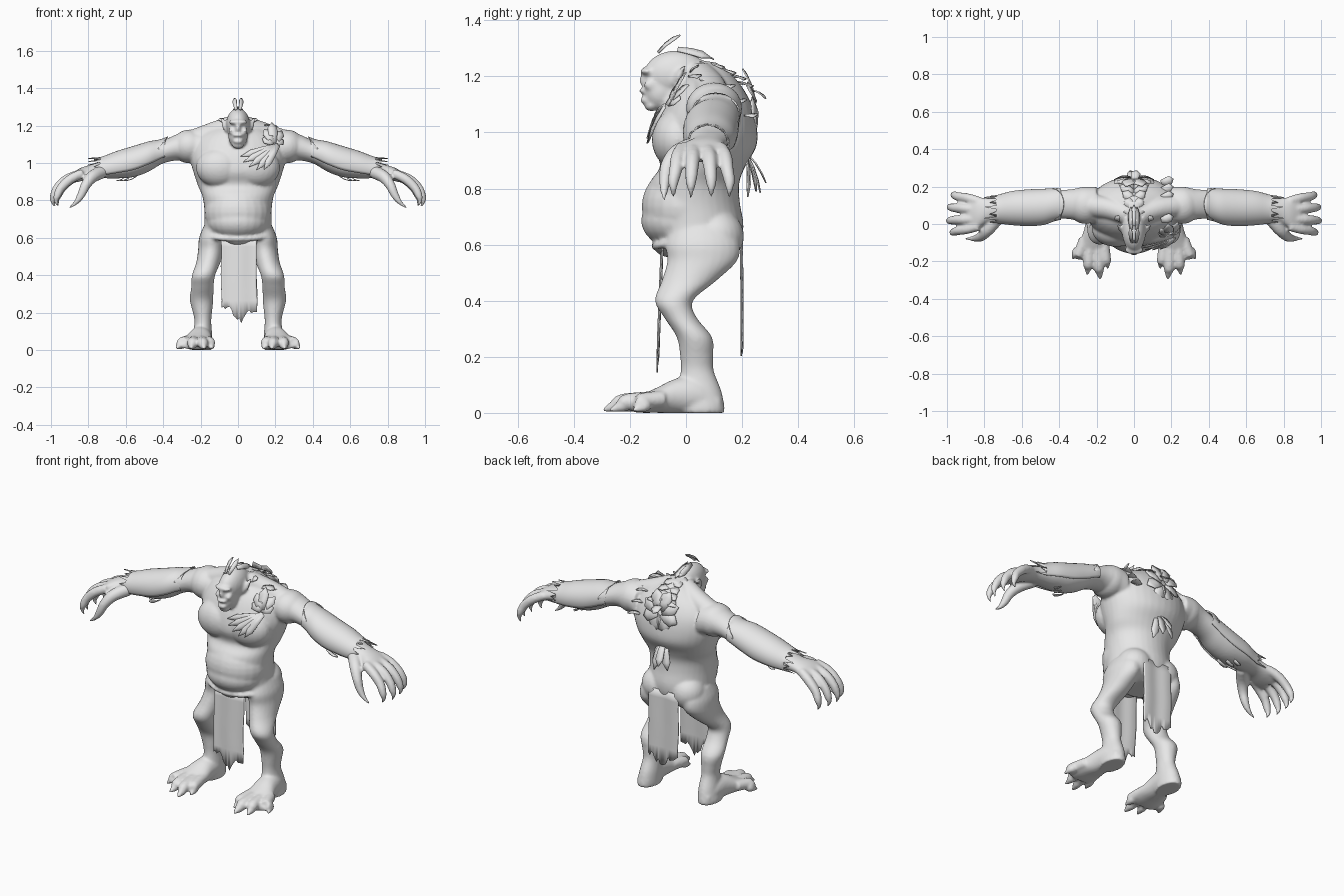
import bpy, bmesh, math, random
from mathutils import Vector, Matrix

random.seed(4)
X, Y, Z = Vector((1, 0, 0)), Vector((0, 1, 0)), Vector((0, 0, 1))
grey = bpy.data.materials.new("stone grey")
grey.diffuse_color = (0.8, 0.8, 0.8, 1)


def finish(name, bm):
    bmesh.ops.recalc_face_normals(bm, faces=bm.faces[:])
    me = bpy.data.meshes.new(name)
    bm.to_mesh(me)
    bm.free()
    me.materials.append(grey)
    for p in me.polygons:
        p.use_smooth = True
    ob = bpy.data.objects.new(name, me)
    bpy.context.collection.objects.link(ob)
    return ob


def spline(pts, sub=4):
    # Catmull-Rom through points that carry their radii
    out = []
    for i in range(len(pts) - 1):
        p0, p1, p2, p3 = (pts[max(0, min(len(pts) - 1, i + k))] for k in (-1, 0, 1, 2))
        for j in range(sub):
            t = j / sub
            out.append([0.5 * (2 * b + (c - a) * t + (2 * a - 5 * b + 4 * c - d) * t * t
                        + (3 * b - a - 3 * c + d) * t ** 3) for a, b, c, d in zip(p0, p1, p2, p3)])
    return out + [list(pts[-1])]


def tube(bm, pts, ref=X, axis=None, side=1, n=20):
    # pts: x, y, z, radius along ref, radius across
    path = spline([p if len(p) == 5 else (*p, p[3]) for p in pts])
    rings = []
    for i, p in enumerate(path):
        t = axis or (Vector(path[min(i + 1, len(path) - 1)][:3]) - Vector(path[max(i - 1, 0)][:3])).normalized()
        a = (ref - t * ref.dot(t)).normalized()
        b = t.cross(a)
        ring = []
        for k in range(n):
            w = 2 * math.pi * k / n
            v = Vector(p[:3]) + a * max(p[3], .003) * math.cos(w) + b * max(p[4], .003) * math.sin(w)
            ring.append(bm.verts.new((v.x * side, v.y, max(v.z, 0))))
        rings.append(ring)
    for r, q in zip(rings, rings[1:]):
        for k in range(n):
            bm.faces.new((r[k], r[(k + 1) % n], q[(k + 1) % n], q[k]))
    bm.faces.new(rings[0][::-1])
    bm.faces.new(rings[-1])


def ball(bm, c, r):
    bmesh.ops.create_uvsphere(bm, u_segments=24, v_segments=16, radius=1,
                              matrix=Matrix.Translation(c) @ Matrix.Diagonal((*r, 1)))


def leaf(bm, a, b, w, normal):
    # pointed shard with a slight bow
    a, b, nm = Vector(a), Vector(b), Vector(normal).normalized()
    s = (b - a).cross(nm).normalized() * w
    prev = None
    for t, f in ((0, .6), (.4, .9), (.72, 1), (1, .08)):
        m = a.lerp(b, t) + nm * (.007 * math.sin(math.pi * t))
        cur = [bm.verts.new(m + s * f * k) for k in (-1, 0, 1)]
        if prev:
            for k in (0, 1):
                bm.faces.new((prev[k], prev[k + 1], cur[k + 1], cur[k]))
        prev = cur


def thicken(ob, th=.005):
    m = ob.modifiers.new("thickness", "SOLIDIFY")
    m.thickness, m.offset = th, 0
    bpy.context.view_layer.objects.active = ob
    ob.select_set(True)
    bpy.ops.object.shade_smooth_by_angle(angle=math.radians(40))
    ob.select_set(False)


ARM = [(.20, .10, 1.08, .10, .09), (.27, .105, 1.092, .093, .083), (.34, .105, 1.08, .08, .068),
       (.41, .105, 1.055, .078, .062), (.48, .092, 1.028, .088, .076), (.56, .087, 1.0, .09, .076),
       (.65, .085, .98, .083, .063), (.72, .08, .965, .07, .047), (.78, .075, .955, .063, .038),
       (.84, .058, .938, .088, .036), (.89, .052, .918, .092, .026)]

bm = bmesh.new()
# torso
tube(bm, [(0, .06, .54, .09, .09), (0, .05, .60, .185, .143), (0, .035, .67, .18, .17), (0, .025, .75, .18, .167),
          (0, .03, .82, .19, .16), (0, .06, .88, .215, .152), (0, .068, .95, .238, .183), (0, .073, 1.02, .255, .18),
          (0, .078, 1.09, .245, .16), (0, .08, 1.15, .20, .128), (0, .085, 1.20, .12, .085),
          (0, .085, 1.235, .055, .05)], axis=Z, n=36)
ball(bm, (0, -.005, .735), (.178, .153, .15))
ball(bm, (0, -.01, .685), (.168, .15, .105))
ball(bm, (0, -.06, .60), (.075, .056, .045))
# waist fold, dipping below the belly and fading at the back
tube(bm, [(.185 * math.sin(w), .04 - .145 * math.cos(w), .622 - .028 * math.cos(w),
           .011 + .004 * math.cos(w), .014 + .006 * math.cos(w))
          for w in [2 * math.pi * k / 16 for k in range(17)]], ref=Z, n=10)
# head and neck
tube(bm, [(0, -.07, 1.165, .05, .07), (0, .0, 1.175, .065, .085), (0, .10, 1.16, .09, .09)], n=24)
ball(bm, (0, -.035, 1.205), (.064, .115, .087))
ball(bm, (0, -.09, 1.145), (.052, .062, .066))
ball(bm, (0, -.137, 1.218), (.05, .027, .015))
ball(bm, (0, -.145, 1.185), (.015, .021, .027))
ball(bm, (0, -.148, 1.148), (.030, .020, .011))
ball(bm, (0, -.145, 1.115), (.028, .020, .012))
ball(bm, (0, -.123, 1.095), (.032, .026, .02))
for s in (1, -1):
    # chest, shoulder, cheek, buttock and ear
    ball(bm, (s * .095, -.03, .975), (.13, .092, .108))
    ball(bm, (s * .26, .10, 1.088), (.095, .10, .09))
    ball(bm, (s * .034, -.125, 1.17), (.017, .026, .02))
    ball(bm, (s * .09, .11, .63), (.098, .097, .095))
    tube(bm, [(.03, .05, 1.2, .055), (.14, .085, 1.155, .06), (.26, .10, 1.11, .06)], Y, side=s)
    tube(bm, [(.05, -.04, 1.18, .016, .022), (.07, -.025, 1.205, .012, .02), (.088, .0, 1.245, .004)], Y, side=s, n=10)
    # arm
    tube(bm, ARM, Y, X, s, 28)
    # fingers with claws
    for by, ty, d in ((.122, .155, -.02), (.077, .09, 0), (.03, .018, .004), (-.012, -.045, -.015)):
        m = (by + ty) / 2
        tube(bm, [(.83, by, .945, .025), (.91 + d, m, .914, .026), (.96 + d, (m + ty) / 2, .868, .024),
                  (.982 + d, ty, .825, .02), (.988 + d, ty, .795, .012), (.976 + d, ty, .765, .004)], Y, side=s, n=12)
    # thumb
    tube(bm, [(.73, .03, .95, .036), (.78, -.03, .925, .033), (.815, -.065, .88, .027),
              (.838, -.075, .83, .022), (.865, -.078, .79, .014), (.905, -.078, .757, .004)], Y, side=s, n=12)
    # leg
    tube(bm, [(.125, .06, .66, .06, .11), (.135, .06, .60, .073, .132), (.142, .057, .54, .071, .124),
              (.158, .01, .47, .065, .097), (.184, -.043, .40, .062, .068), (.19, -.020, .34, .06, .058),
              (.195, .03, .27, .063, .063), (.19, .038, .20, .051, .059), (.188, .04, .15, .045, .059),
              (.19, .048, .08, .052, .078), (.195, .052, .02, .057, .086), (.195, .052, 0, .055, .084)], X, Z, s, 24)
    # foot
    tube(bm, [(.195, .125, .03, .035, .03), (.195, .05, .06, .056, .065), (.203, -.03, .06, .064, .064),
              (.213, -.10, .046, .079, .046), (.22, -.15, .034, .085, .034), (.225, -.19, .024, .08, .022)], X, -Y, s, 24)
    # toes
    for bx, tx, ty in ((.165, .138, -.24), (.198, .18, -.297), (.235, .25, -.272), (.265, .328, -.19)):
        tube(bm, [(bx, -.08, .05, .03), ((bx + tx) / 2, (ty - .14) / 2, .04, .03),
                  (bx * .3 + tx * .7, ty + .045, .025, .024), (tx, ty, .009, .006)], X, side=s, n=12)
body = finish("body", bm)
r = body.modifiers.new("fuse", "REMESH")
r.mode, r.voxel_size, r.use_smooth_shade = "VOXEL", .0075, True
sm = body.modifiers.new("soften", "SMOOTH")
sm.factor, sm.iterations = .5, 6

# forearm wraps with torn, flaring ends
for s, nm in ((1, "left_forearm_wrap"), (-1, "right_forearm_wrap")):
    bm = bmesh.new()
    rows = [p for p in spline(ARM) if .36 < p[0] < .76]
    n, grid = 22, []
    for i, p in enumerate(rows):
        row = []
        for k in range(n + 1):
            w = math.radians(-25 + 230 * k / n)
            x, top = p[0], math.sin(w)
            if i == len(rows) - 1:
                x += (.05, -.03, -.01, .02, -.04)[k % 5]
            if i == 0:
                x += .06 * (1 - max(top, 0))
            lift = .008 + .016 * max(0, (p[0] - .5) / .26)
            row.append(bm.verts.new((s * x, p[1] + (p[3] + .006) * math.cos(w), p[2] + (p[4] + lift) * top)))
        grid.append(row)
    for a, b in zip(grid, grid[1:]):
        for k in range(n):
            bm.faces.new((a[k], a[k + 1], b[k + 1], b[k]))
    for k in range(3):
        leaf(bm, (s * (.54 + .03 * k), .05 + .03 * k, .93), (s * (.61 + .02 * k), .05 + .03 * k, .905), .012, -Z)
    thicken(finish(nm, bm))

# hanging cloths with ragged hems
for nm, y0, y1, top, low in (("front_loincloth", -.085, -.10, .60, .235), ("back_loincloth", .198, .20, .64, .28)):
    bm = bmesh.new()
    cols, grid = 18, []
    hem = [low - random.uniform(0, .04) - .07 * max(0, 1 - abs(c - 10) / 5) for c in range(cols + 1)]
    for j in range(9):
        t = j / 8
        grid.append([bm.verts.new((-.09 + .19 * c / cols + .004 * math.sin(9 * t) * t,
                                   y0 + (y1 - y0) * t + .003 * math.sin(c * .5),
                                   hem[c] if j == 8 else top + (low - top) * j / 7.6))
                     for c in range(cols + 1)])
    for a, b in zip(grid, grid[1:]):
        for c in range(cols):
            bm.faces.new((a[c], a[c + 1], b[c + 1], b[c]))
    thicken(finish(nm, bm))

# crest on the head
bm = bmesh.new()
for s in (1, -1):
    leaf(bm, (s * .01, -.10, 1.285), (s * .018, -.02, 1.347), .012, (s * .5, -.6, .8))
    leaf(bm, (s * .014, -.03, 1.297), (s * .016, .09, 1.265), .016, (s * .9, 0, .8))
leaf(bm, (0, -.01, 1.30), (0, .10, 1.26), .018, Z)
thicken(finish("head_crest", bm))

# leaf ridge running down the nape
bm = bmesh.new()
for s in (1, -1):
    for y, z, w in ((.06, 1.245, .055), (.10, 1.24, .05), (.14, 1.22, .06), (.175, 1.20, .075), (.20, 1.175, .09)):
        leaf(bm, (0, y - .01, z), (s * w, y + .03, z - .012), .024, (s * .2, .4, 1))
    leaf(bm, (s * .07, .02, 1.215), (s * .10, .04, 1.235), .016, (s * .5, 0, 1))
thicken(finish("nape_leaves", bm))

# star of leaves on the upper back
bm = bmesh.new()
for k in range(8):
    w = math.radians(22 + 45 * k)
    c, d = math.cos(w), math.sin(w)
    leaf(bm, (.015 * c, .243, 1.115 + .015 * d), (.115 * c, .248 - .045 * max(d, 0) - .012 * abs(c), 1.115 + .12 * d),
         .034, (0, 1, .4))
leaf(bm, (0, .235, 1.15), (.015, .285, 1.12), .025, (0, .4, 1))
thicken(finish("upper_back_leaves", bm))

# tuft on the lower back
bm = bmesh.new()
for x, y, z in ((-.055, .25, .79), (-.02, .285, .82), (.02, .265, .785), (.05, .22, .77)):
    leaf(bm, (x * .3, .215, .93), (x, y, z), .022, (x * 3, 1, .5))
thicken(finish("lower_back_tuft", bm))

# feather fan on the chest and shards strapped over the shoulder
bm = bmesh.new()
for x, y, z in ((.015, -.118, 1.035), (.03, -.13, 1.005), (.06, -.138, .98), (.10, -.138, .962), (.14, -.135, .965)):
    leaf(bm, (.215, -.075, 1.095), (x, y, z), .018, (.2, -1, .2))
for x, y, z in ((.13, -.05, 1.13), (.14, -.025, 1.18), (.18, .0, 1.215), (.235, .01, 1.17), (.245, -.02, 1.12)):
    leaf(bm, (.19, -.055, 1.105), (x, y, z), .026, (.2, -1, .6))
for k in range(6):
    y = .02 + .04 * k
    z = 1.20 - .012 * k - .04 * max(0, k - 3)
    leaf(bm, (.145, y, z), (.21, y + .02, z - .005), .024, (.4, 0, 1))
thicken(finish("chest_feathers", bm))
